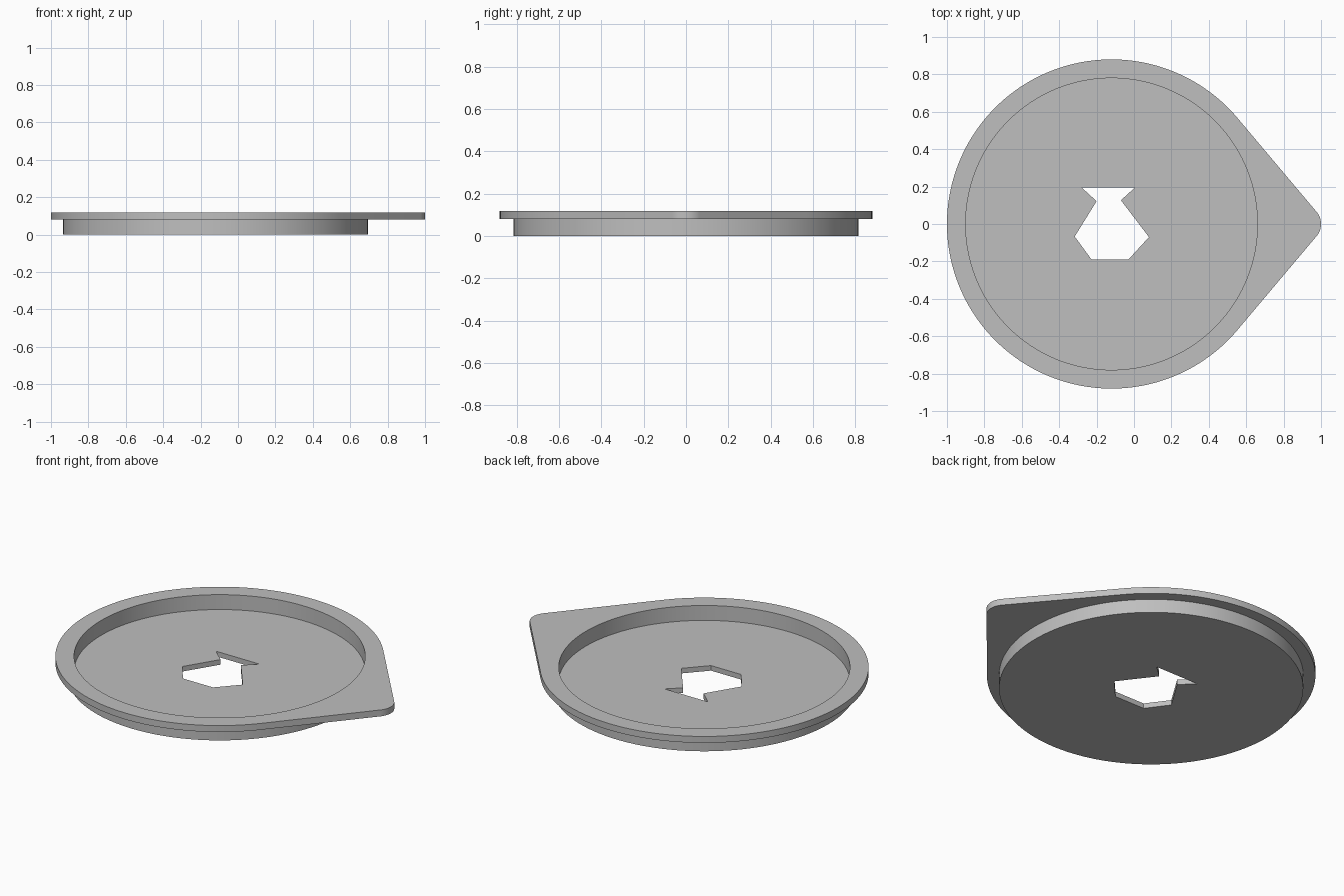
import bpy, bmesh, math

if "Cube" in bpy.data.objects:
    bpy.data.objects.remove(bpy.data.objects["Cube"], do_unlink=True)

CX = -0.12            # centre of the round dish
HEIGHT, FLANGE_Z, FLOOR_Z = 0.118, 0.08, 0.03

grey = bpy.data.materials.new("plain_grey")
grey.use_nodes = True
grey.diffuse_color = (0.52, 0.52, 0.52, 1)
grey.node_tree.nodes["Principled BSDF"].inputs["Base Color"].default_value = (0.52, 0.52, 0.52, 1)


def arc(cx, radius, start, end, steps):
    return [(cx + radius * math.cos(start + (end - start) * i / steps),
             radius * math.sin(start + (end - start) * i / steps)) for i in range(steps + 1)]


def circle(radius):
    return arc(CX, radius, 0, 2 * math.pi, 160)[:-1]


def prism(name, outline, z0, z1):
    """Extrude a counter-clockwise outline from z0 up to z1."""
    bm = bmesh.new()
    base = bm.faces.new([bm.verts.new((x, y, z0)) for x, y in outline])
    top = bmesh.ops.extrude_face_region(bm, geom=[base])["geom"]
    bmesh.ops.translate(bm, vec=(0, 0, z1 - z0),
                        verts=[g for g in top if isinstance(g, bmesh.types.BMVert)])
    bmesh.ops.recalc_face_normals(bm, faces=bm.faces)
    mesh = bpy.data.meshes.new(name)
    bm.to_mesh(mesh)
    bm.free()
    mesh.materials.append(grey)
    obj = bpy.data.objects.new(name, mesh)
    bpy.context.collection.objects.link(obj)
    return obj


def combine(target, other, operation):
    """Apply a boolean and discard the helper."""
    bpy.context.view_layer.objects.active = target
    mod = target.modifiers.new("combine", "BOOLEAN")
    mod.operation, mod.solver, mod.object = operation, "EXACT", other
    bpy.ops.object.modifier_apply(modifier=mod.name)
    bpy.data.objects.remove(other, do_unlink=True)


# Flange: large circle blended by tangents into a small rounded tip
R, TIP_R = 0.88, 0.10
TIP_X = 1.0 - TIP_R
tangent = math.acos((R - TIP_R) / (TIP_X - CX))
outline = arc(CX, R, tangent, 2 * math.pi - tangent, 140) + arc(TIP_X, TIP_R, -tangent, tangent, 20)
dish = prism("dish", outline, FLANGE_Z, HEIGHT)

# Round body below, reaching into the flange, then the recess
combine(dish, prism("body", circle(0.815), 0, 0.1), "UNION")
combine(dish, prism("recess_cutter", circle(0.78), FLOOR_Z, 0.3), "DIFFERENCE")

# Keyed opening through the floor
opening = [(-0.28, 0.195), (-0.2, 0.122), (-0.317, -0.067), (-0.227, -0.19),
           (-0.03, -0.19), (0.08, -0.07), (-0.07, 0.127), (0.005, 0.195)]
combine(dish, prism("opening_cutter", opening, -0.1, 0.2), "DIFFERENCE")

bpy.ops.object.select_all(action="DESELECT")
dish.select_set(True)
bpy.context.view_layer.objects.active = dish
bpy.ops.object.shade_smooth_by_angle(angle=math.radians(30))
